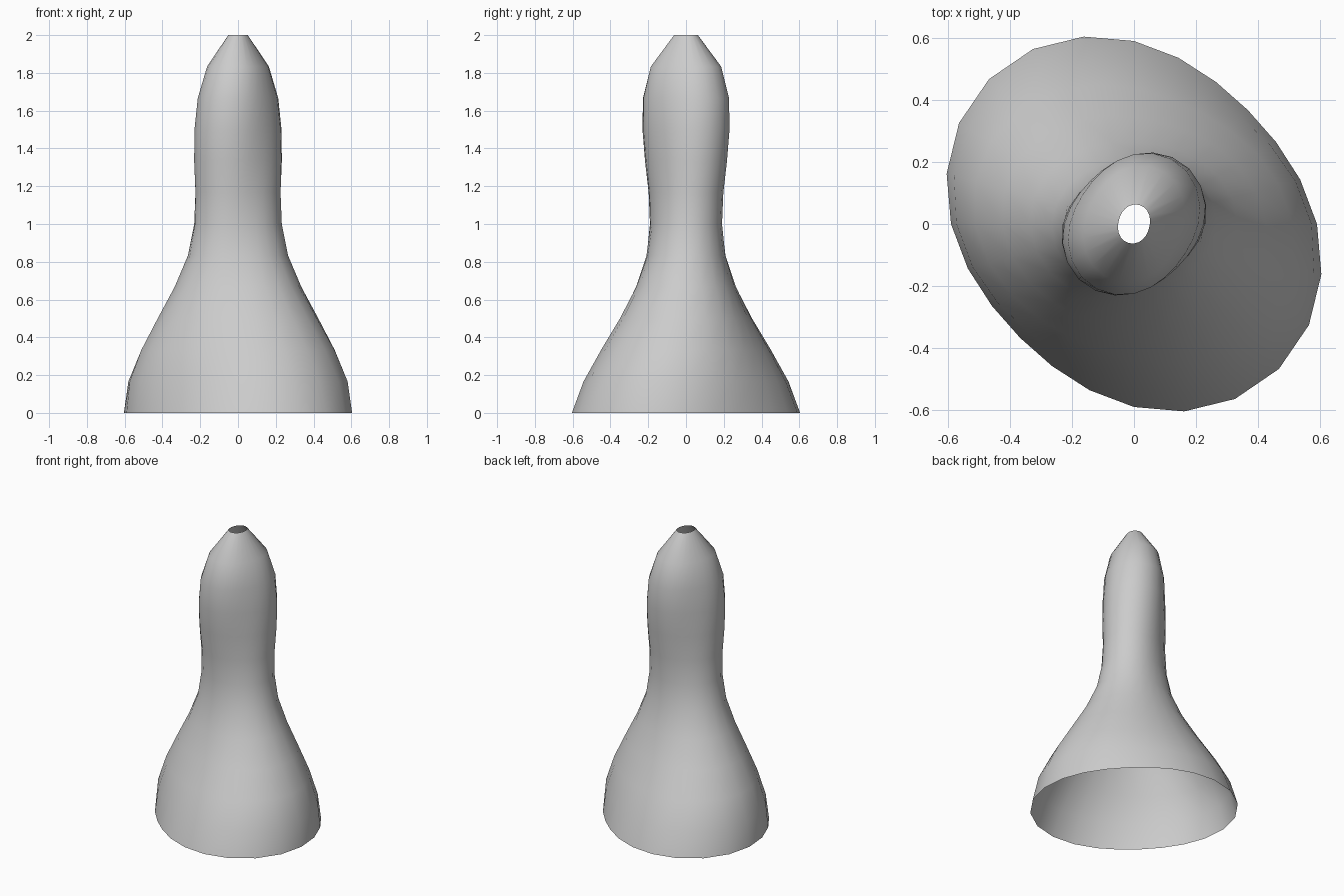
import bpy
import bmesh
from math import cos, sin, radians, tau

if "Cube" in bpy.data.objects:
    bpy.data.objects.remove(bpy.data.objects["Cube"])

SIDES = 24
HEIGHT = 2.0
OVAL = 0.12          # how far each ring departs from a circle
START, TWIST = radians(-45), radians(120)   # long axis turns with height

# Mean radius of each evenly spaced ring, bottom to top
RADII = [0.59, 0.55, 0.475, 0.385, 0.30, 0.237, 0.21,
         0.209, 0.22, 0.225, 0.216, 0.173, 0.057]


def add_ring(bm, radius, t):
    """Oval ring at height fraction t, with its long axis turned by the twist."""
    axis = START + TWIST * t
    ring = []
    for i in range(SIDES):
        a = tau * i / SIDES
        r = radius * (1 + OVAL * cos(2 * (a - axis)))
        ring.append(bm.verts.new((r * cos(a), r * sin(a), HEIGHT * t)))
    return ring


# Material
grey = bpy.data.materials.new("plain grey")
grey.use_nodes = True
colour = (0.6, 0.6, 0.6, 1)
grey.diffuse_color = colour
grey.node_tree.nodes["Principled BSDF"].inputs["Base Color"].default_value = colour

# Twisted open shell, skinned ring to ring
bm = bmesh.new()
rings = [add_ring(bm, r, k / (len(RADII) - 1)) for k, r in enumerate(RADII)]
for low, high in zip(rings, rings[1:]):
    for i in range(SIDES):
        j = (i + 1) % SIDES
        bm.faces.new((low[i], low[j], high[j], high[i])).smooth = True

mesh = bpy.data.meshes.new("twisted_shell")
bm.to_mesh(mesh)
bm.free()
mesh.materials.append(grey)
shell = bpy.data.objects.new("twisted_shell", mesh)
bpy.context.collection.objects.link(shell)
